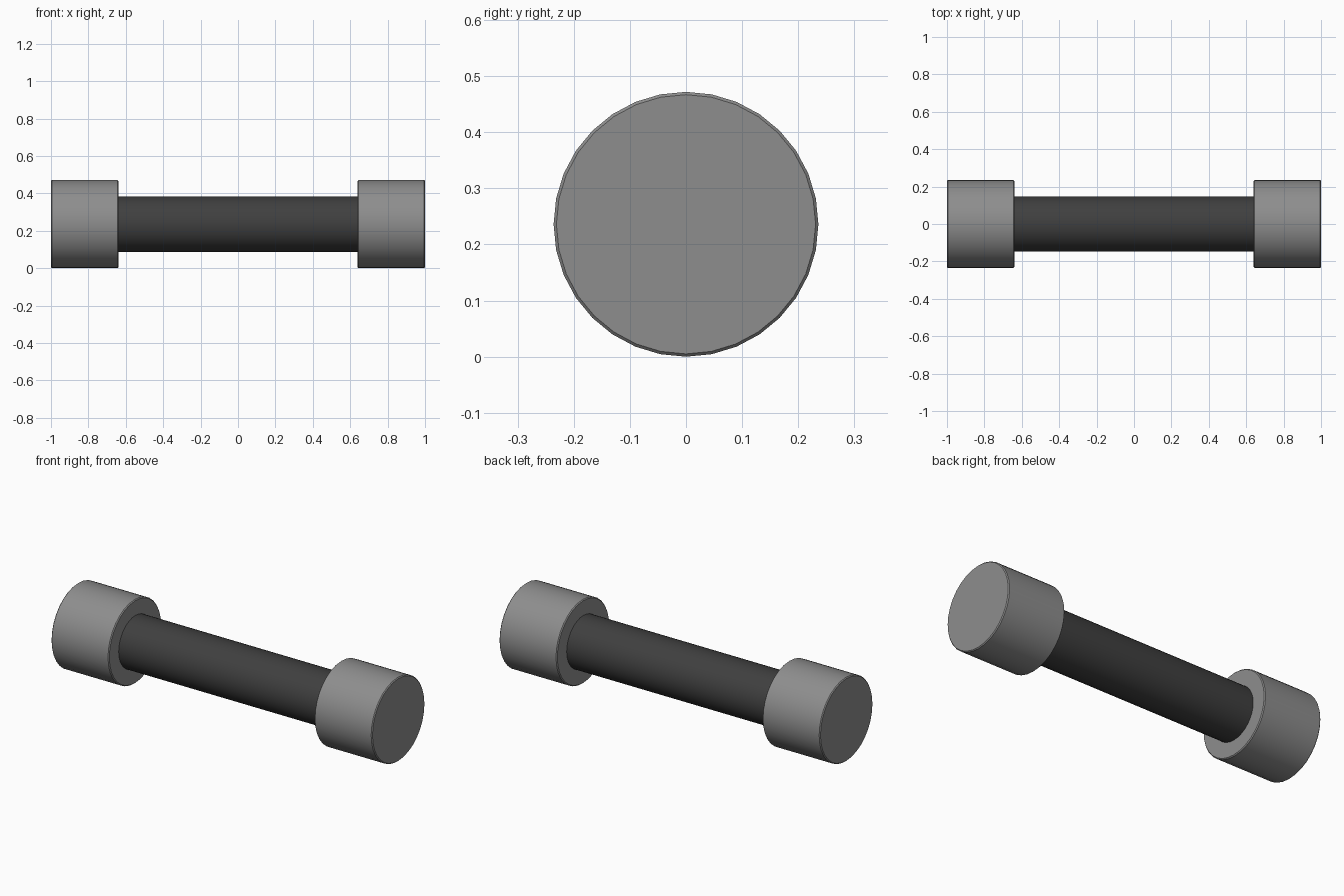
import bpy, math

if "Cube" in bpy.data.objects:
    bpy.data.objects.remove(bpy.data.objects["Cube"])

R_HEAD, R_BAR = 0.236, 0.148
HEAD_LEN, SIDES = 0.36, 32
BEVEL = 0.005


def material(name, value):
    m = bpy.data.materials.new(name)
    m.diffuse_color = (value, value, value, 1)
    m.use_nodes = True
    m.node_tree.nodes["Principled BSDF"].inputs["Base Color"].default_value = m.diffuse_color
    return m


grey = material("mid grey", 0.27)
black = material("rubber black", 0.05)


def cylinder(name, x, radius, length, mat, bevel=0):
    bpy.ops.mesh.primitive_cylinder_add(
        vertices=SIDES, radius=radius, depth=length,
        location=(x, 0, R_HEAD), rotation=(0, math.pi / 2, 0))
    ob = bpy.context.object
    ob.name = name
    ob.data.materials.append(mat)
    bpy.ops.object.shade_smooth_by_angle(angle=math.radians(30))
    if bevel:
        # narrow chamfer around both rims
        mod = ob.modifiers.new("rim chamfer", 'BEVEL')
        mod.width = bevel
        mod.segments = 1
        mod.limit_method = 'ANGLE'
        mod.angle_limit = math.radians(40)
        # keep the chamfer edges sharp
        bpy.ops.object.modifier_apply(modifier=mod.name)
        bpy.ops.object.shade_smooth_by_angle(angle=math.radians(30))
    return ob


# grip bar, seated slightly inside the heads
cylinder("grip_bar", 0, R_BAR, 2 * (1 - HEAD_LEN) + 0.02, black)

# weight heads at both ends
for side, name in ((-1, "left_weight"), (1, "right_weight")):
    cylinder(name, side * (1 - HEAD_LEN / 2), R_HEAD, HEAD_LEN, grey, BEVEL)
